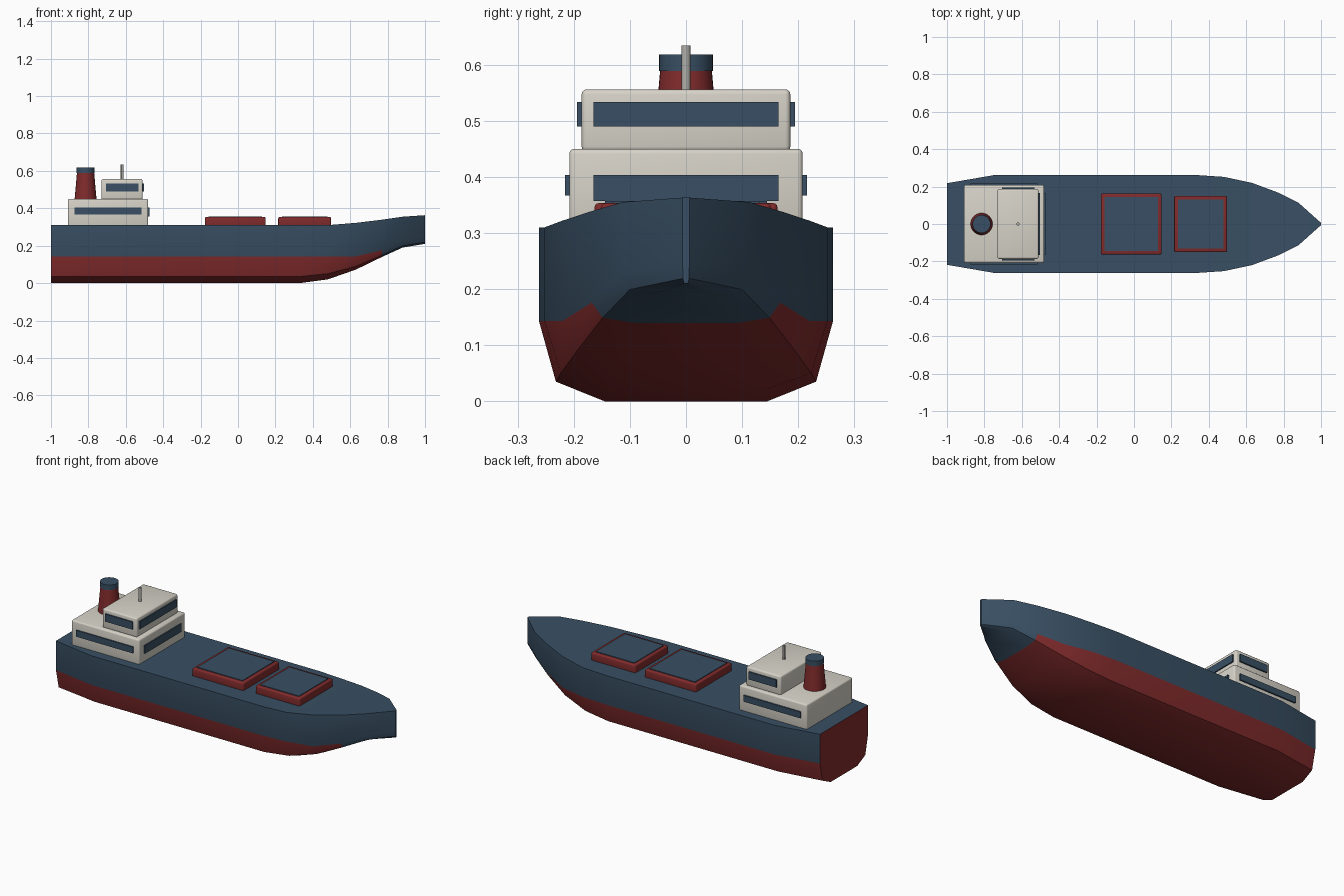
import bpy, bmesh, math

if "Cube" in bpy.data.objects:
    bpy.data.objects.remove(bpy.data.objects["Cube"], do_unlink=True)


def material(name, rgb):
    m = bpy.data.materials.new(name)
    m.use_nodes = True
    m.diffuse_color = (*rgb, 1)
    bsdf = m.node_tree.nodes["Principled BSDF"]
    bsdf.inputs["Base Color"].default_value = (*rgb, 1)
    bsdf.inputs["Roughness"].default_value = 0.6
    return m


BLUE = material("navy blue", (0.04, 0.078, 0.125))
RED = material("oxide red", (0.22, 0.024, 0.025))
WHITE = material("warm white", (0.68, 0.65, 0.58))
GREY = material("mast grey", (0.45, 0.44, 0.41))


def finish(bm, name, *mats):
    bmesh.ops.recalc_face_normals(bm, faces=bm.faces)
    mesh = bpy.data.meshes.new(name)
    bm.to_mesh(mesh)
    bm.free()
    for m in mats:
        mesh.materials.append(m)
    ob = bpy.data.objects.new(name, mesh)
    bpy.context.collection.objects.link(ob)
    bpy.ops.object.select_all(action='DESELECT')
    ob.select_set(True)
    bpy.context.view_layer.objects.active = ob
    bpy.ops.object.shade_smooth_by_angle(angle=math.radians(30))
    return ob


def box(name, mat, xs, ys, zs, bevel=0):
    bm = bmesh.new()
    bmesh.ops.create_cube(bm, size=1)
    for v in bm.verts:
        for i, (lo, hi) in enumerate((xs, ys, zs)):
            v.co[i] = lo if v.co[i] < 0 else hi
    if bevel:
        bmesh.ops.bevel(bm, geom=bm.edges[:], offset=bevel, segments=3,
                        profile=0.5, affect='EDGES')
    return finish(bm, name, mat)


def cone(name, mat, x, z0, z1, r0, r1, sides=32):
    bm = bmesh.new()
    bmesh.ops.create_cone(bm, cap_ends=True, segments=sides,
                          radius1=r0, radius2=r1, depth=z1 - z0)
    bmesh.ops.translate(bm, verts=bm.verts, vec=(x, 0, (z0 + z1) / 2))
    return finish(bm, name, mat)


# Hull stations: x, half width, deck height, knuckle height, keel height
STATIONS = [
    (-1.0, 0.218, 0.31, 0.143, 0),
    (-0.745, 0.262, 0.31, 0.143, 0),
    (0.33, 0.262, 0.31, 0.143, 0),
    (0.48, 0.252, 0.31, 0.143, 0.02),
    (0.63, 0.22, 0.322, 0.143, 0.072),
    (0.77, 0.168, 0.339, 0.176, 0.14),
    (0.88, 0.113, 0.355, 0.228, 0.19),
    (1.0, 0.006, 0.363, 0.247, 0.21),
]
bm = bmesh.new()
rings = []
for x, w, deck, knuckle, keel in STATIONS:
    chine = keel + (knuckle - keel) * 0.245
    half = [(w, deck), (w, knuckle), (w * 0.885, chine), (w * 0.553, keel)]
    loop = half + [(-y, z) for y, z in reversed(half)]
    rings.append([bm.verts.new((x, y, z)) for y, z in loop])
for a, b in zip(rings, rings[1:]):
    for i in range(8):
        j = (i + 1) % 8
        face = bm.faces.new((a[i], a[j], b[j], b[i]))
        # Red below the knuckle, except under the bow overhang
        below = 1 <= i <= 5
        face.material_index = int(below and a[0].co.x < 0.7)
bm.faces.new(rings[0]).material_index = 1
bm.faces.new(rings[-1])
finish(bm, "hull", BLUE, RED)

# Cargo hatches with inset lids
for name, x0, x1, w in (("aft", -0.177, 0.148, 0.163), ("fore", 0.215, 0.497, 0.151)):
    box(name + "_hatch_coaming", RED, (x0, x1), (-w, w), (0.3, 0.353), 0.007)
    e = 0.019
    box(name + "_hatch_lid", BLUE, (x0 + e, x1 - e), (e - w, w - e), (0.349, 0.357))

# Deckhouse and bridge, each with side and forward window bands
HOUSES = [
    ("deckhouse", -0.91, -0.48, 0.208, 0.3, 0.45, 0.035, 0.367, 0.357, 0.403),
    ("bridge", -0.73, -0.51, 0.186, 0.445, 0.556, 0.023, 0.49, 0.49, 0.533),
]
T = 0.008
for name, x0, x1, w, z0, z1, inset, side_z, front_z, top_z in HOUSES:
    box(name, WHITE, (x0, x1), (-w, w), (z0, z1), 0.009)
    box(name + "_forward_window", BLUE, (x1 - 0.001, x1 + T - 0.001),
        (-0.165, 0.165), (front_z, top_z))
    for side, s in (("left", 1), ("right", -1)):
        ys = sorted((s * (w - 0.001), s * (w + T)))
        box(f"{name}_{side}_window", BLUE, (x0 + inset, x1 - inset), ys,
            (side_z, top_z))

# Funnel, cap and mast
cone("funnel", RED, -0.815, 0.445, 0.59, 0.059, 0.046)
cone("funnel_cap", BLUE, -0.815, 0.589, 0.618, 0.048, 0.048)
cone("mast", GREY, -0.62, 0.55, 0.634, 0.008, 0.008, 12)
